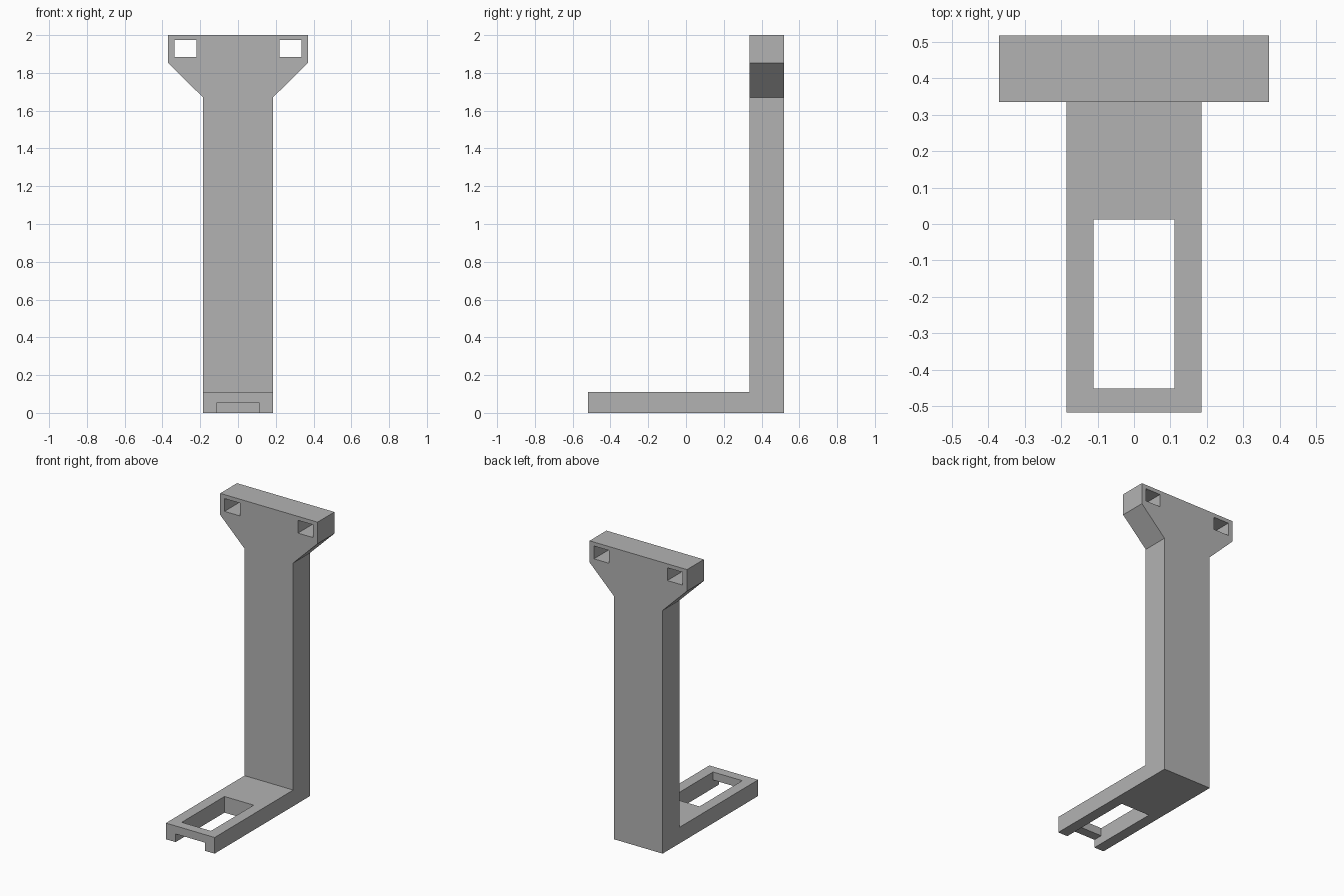
import bpy, bmesh
from mathutils import Vector

cube = bpy.data.objects.get("Cube")
if cube:
    bpy.data.objects.remove(cube, do_unlink=True)

grey = bpy.data.materials.new("plain grey")
grey.use_nodes = True
colour = (0.45, 0.45, 0.45, 1)
grey.diffuse_color = colour
grey.node_tree.nodes["Principled BSDF"].inputs["Base Color"].default_value = colour

HALF = 0.185             # half width of post and foot
BACK, FRONT = 0.518, -0.518
POST_FRONT = 0.335
FOOT_TOP = 0.111


def prism(name, outline, depth):
    """Extrude a closed outline by a depth vector."""
    bm = bmesh.new()
    face = bm.faces.new([bm.verts.new(p) for p in outline])
    ext = bmesh.ops.extrude_face_region(bm, geom=[face])
    moved = [g for g in ext["geom"] if isinstance(g, bmesh.types.BMVert)]
    bmesh.ops.translate(bm, verts=moved, vec=Vector(depth))
    bmesh.ops.recalc_face_normals(bm, faces=bm.faces)
    mesh = bpy.data.meshes.new(name)
    bm.to_mesh(mesh)
    bm.free()
    mesh.materials.append(grey)
    obj = bpy.data.objects.new(name, mesh)
    bpy.context.collection.objects.link(obj)
    return obj


def box(name, x0, x1, y0, y1, z0, z1):
    base = [(x0, y0, z0), (x1, y0, z0), (x1, y1, z0), (x0, y1, z0)]
    return prism(name, base, (0, 0, z1 - z0))


def combine(target, tool, operation):
    mod = target.modifiers.new(tool.name, "BOOLEAN")
    mod.operation, mod.solver, mod.object = operation, "EXACT", tool
    bpy.context.view_layer.objects.active = target
    bpy.ops.object.modifier_apply(modifier=mod.name)
    bpy.data.objects.remove(tool, do_unlink=True)


# Side profile of post and foot, drawn as one L
profile = [(FRONT, 0), (BACK, 0), (BACK, 1.67), (POST_FRONT, 1.67),
           (POST_FRONT, FOOT_TOP), (FRONT, FOOT_TOP)]
bracket = prism("bracket", [(-HALF, y, z) for y, z in profile], (2 * HALF, 0, 0))

# Flared head on top of the post
right = [(-0.37, 2), (-0.37, 1.852), (-HALF, 1.67)]
flare = right + [(-x, z) for x, z in reversed(right)]
head = prism("head", [(x, POST_FRONT, z) for x, z in flare], (0, BACK - POST_FRONT, 0))
combine(bracket, head, "UNION")

# Screw holes through the head
for side in (-1, 1):
    xs = sorted((side * 0.221, side * 0.337))
    combine(bracket, box("head_hole", *xs, 0.2, 0.7, 1.885, 1.973), "DIFFERENCE")

# Slot through the foot, and the notch under its front bar
combine(bracket, box("foot_slot", -0.111, 0.111, -0.452, 0.012, -0.1, 0.3), "DIFFERENCE")
combine(bracket, box("front_notch", -0.111, 0.111, -0.7, -0.4, -0.1, 0.056), "DIFFERENCE")

# Clean up flat seams left by the joins
bm = bmesh.new()
bm.from_mesh(bracket.data)
bmesh.ops.remove_doubles(bm, verts=bm.verts, dist=0.0001)
bmesh.ops.dissolve_limit(bm, angle_limit=0.01, verts=bm.verts, edges=bm.edges)
bm.to_mesh(bracket.data)
bm.free()
